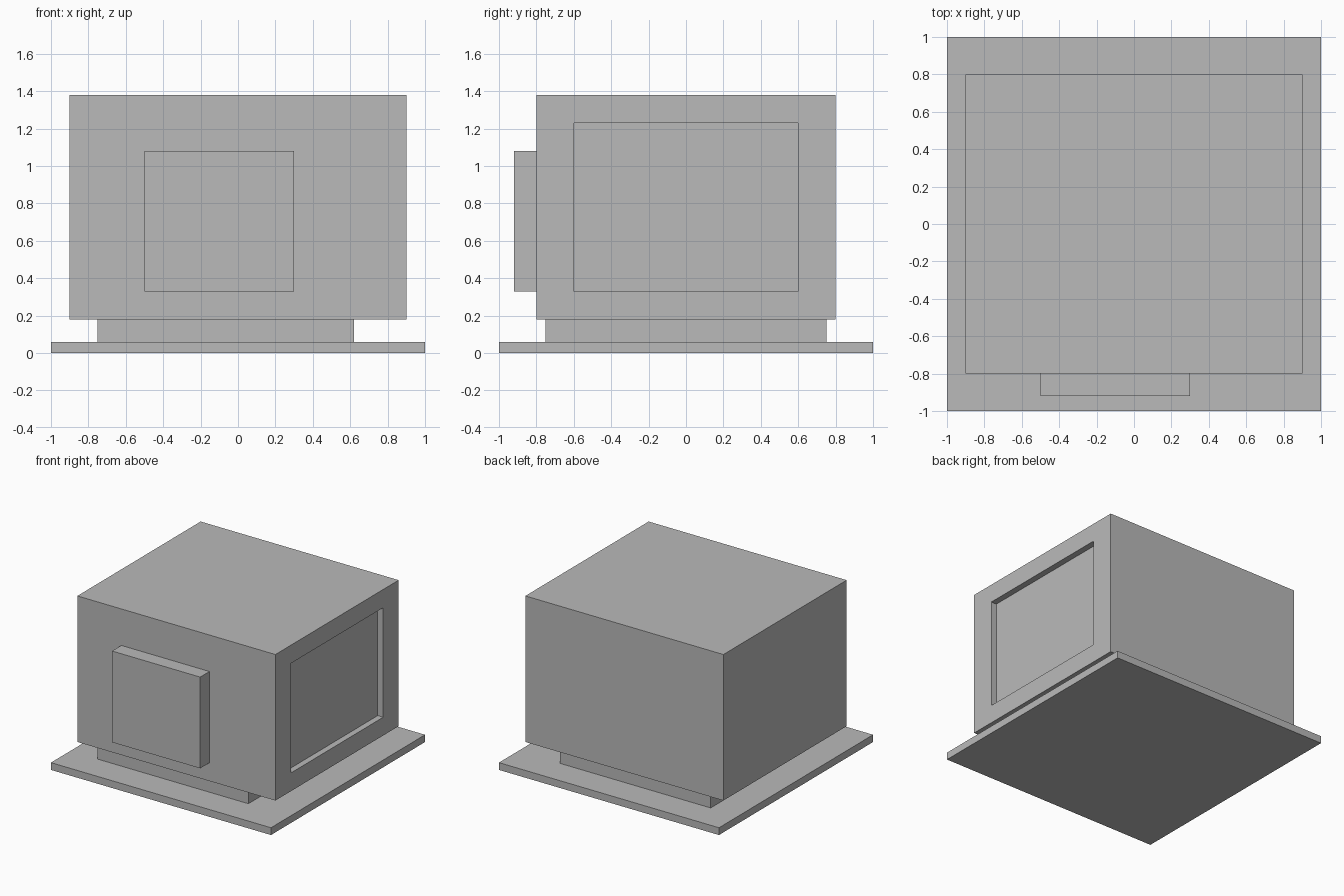
import bpy, bmesh

if "Cube" in bpy.data.objects:
    bpy.data.objects.remove(bpy.data.objects["Cube"])

# One plain grey for the whole model
grey = bpy.data.materials.new("plain grey")
grey.diffuse_color = (0.49, 0.49, 0.49, 1)
grey.use_nodes = True
grey.node_tree.nodes["Principled BSDF"].inputs["Base Color"].default_value = grey.diffuse_color


def box(name, x, y, z):
    """Box from (min, max) ranges on each axis."""
    bm = bmesh.new()
    bmesh.ops.create_cube(bm, size=1)
    for v in bm.verts:
        v.co = [r[0] if c < 0 else r[1] for c, r in zip(v.co, (x, y, z))]
    mesh = bpy.data.meshes.new(name)
    bm.to_mesh(mesh)
    bm.free()
    mesh.materials.append(grey)
    obj = bpy.data.objects.new(name, mesh)
    bpy.context.collection.objects.link(obj)
    return obj


# Ground plate and the offset plinth on it
box("base_plate", (-1, 1), (-1, 1), (0, 0.06))
box("plinth", (-0.75, 0.62), (-0.75, 0.75), (0.06, 0.18))

# Main housing, with a shallow recess in the right side
body = box("housing", (-0.9, 0.9), (-0.8, 0.8), (0.18, 1.38))
bm = bmesh.new()
bm.from_mesh(body.data)
bm.normal_update()
side = max(bm.faces, key=lambda f: f.normal.x)
bmesh.ops.inset_region(bm, faces=[side], thickness=0.1)
for v in side.verts:
    v.co.y = -0.6 if v.co.y < 0 else 0.6
    v.co.z = 0.33 if v.co.z < 0.78 else 1.23
panel = bmesh.ops.extrude_discrete_faces(bm, faces=[side])["faces"][0]
bmesh.ops.translate(bm, verts=panel.verts, vec=(-0.05, 0, 0))
bmesh.ops.recalc_face_normals(bm, faces=bm.faces)
bm.to_mesh(body.data)
bm.free()

# Raised box on the front
box("front_panel", (-0.5, 0.3), (-0.92, -0.8), (0.33, 1.08))
